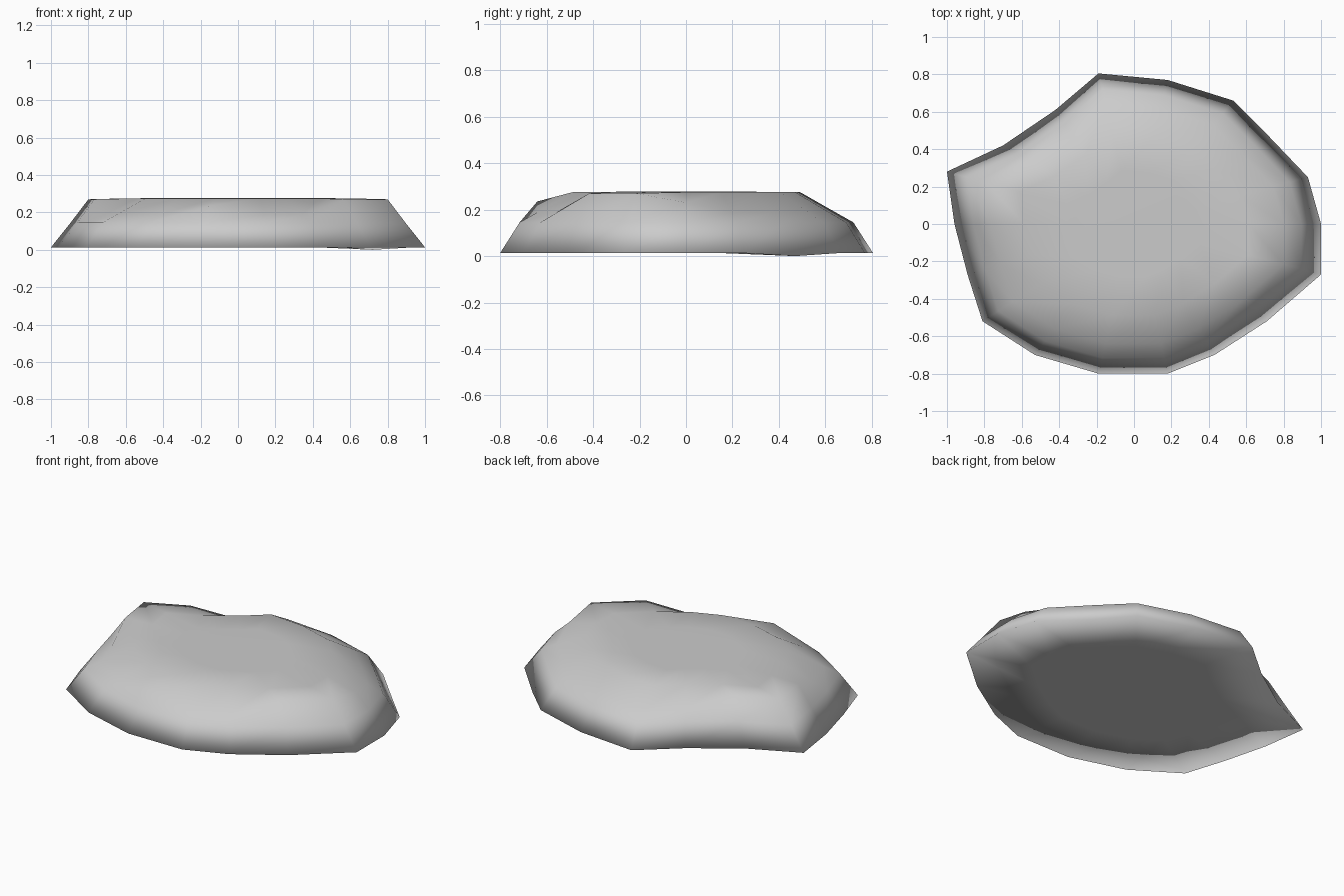
import bpy, bmesh
from mathutils import Vector

if "Cube" in bpy.data.objects:
    bpy.data.objects.remove(bpy.data.objects["Cube"])

# Plan outline of the slab, counter-clockwise, with one notch at the back left
outline = [(1, 0), (0.93, 0.25), (0.72, 0.47), (0.53, 0.66), (0.18, 0.77), (-0.19, 0.805),
           (-0.42, 0.61), (-0.70, 0.42), (-1, 0.28), (-0.96, 0), (-0.89, -0.27),
           (-0.81, -0.52), (-0.53, -0.70), (-0.19, -0.80), (0.18, -0.80),
           (0.43, -0.70), (0.71, -0.52), (1, -0.27)]
n = len(outline)

# Shoulder bumps by outline corner; everywhere else the top slopes straight down
bumps = {0: 0.23, 7: 0.27, 8: 0.27, 9: 0.27, 13: 0.235, 16: 0.27, 17: 0.27}

# Rings from underside to top: scale and height by corner
rings = [(0.60, lambda i: 0.013),
         (1.00, lambda i: 0.0 if i == 2 else 0.013),
         (0.895, lambda i: 0.145),
         (0.80, lambda i: bumps.get(i, 0.188)),
         (0.61, lambda i: 0.275),
         (0.35, lambda i: 0.277)]

bm = bmesh.new()
loops = [[bm.verts.new(Vector((x * s, y * s, h(i)))) for i, (x, y) in enumerate(outline)]
         for s, h in rings]
for low, high in zip(loops, loops[1:]):
    for i in range(n):
        j = (i + 1) % n
        bm.faces.new((low[i], low[j], high[j], high[i]))

# Flat middles of the underside and the top
bm.faces.new(list(reversed(loops[0])))
bm.faces.new(loops[-1])
bmesh.ops.recalc_face_normals(bm, faces=bm.faces)
for f in bm.faces:
    f.smooth = True

mesh = bpy.data.meshes.new("flat_rock")
bm.to_mesh(mesh)
bm.free()
rock = bpy.data.objects.new("flat_rock", mesh)
bpy.context.collection.objects.link(rock)
